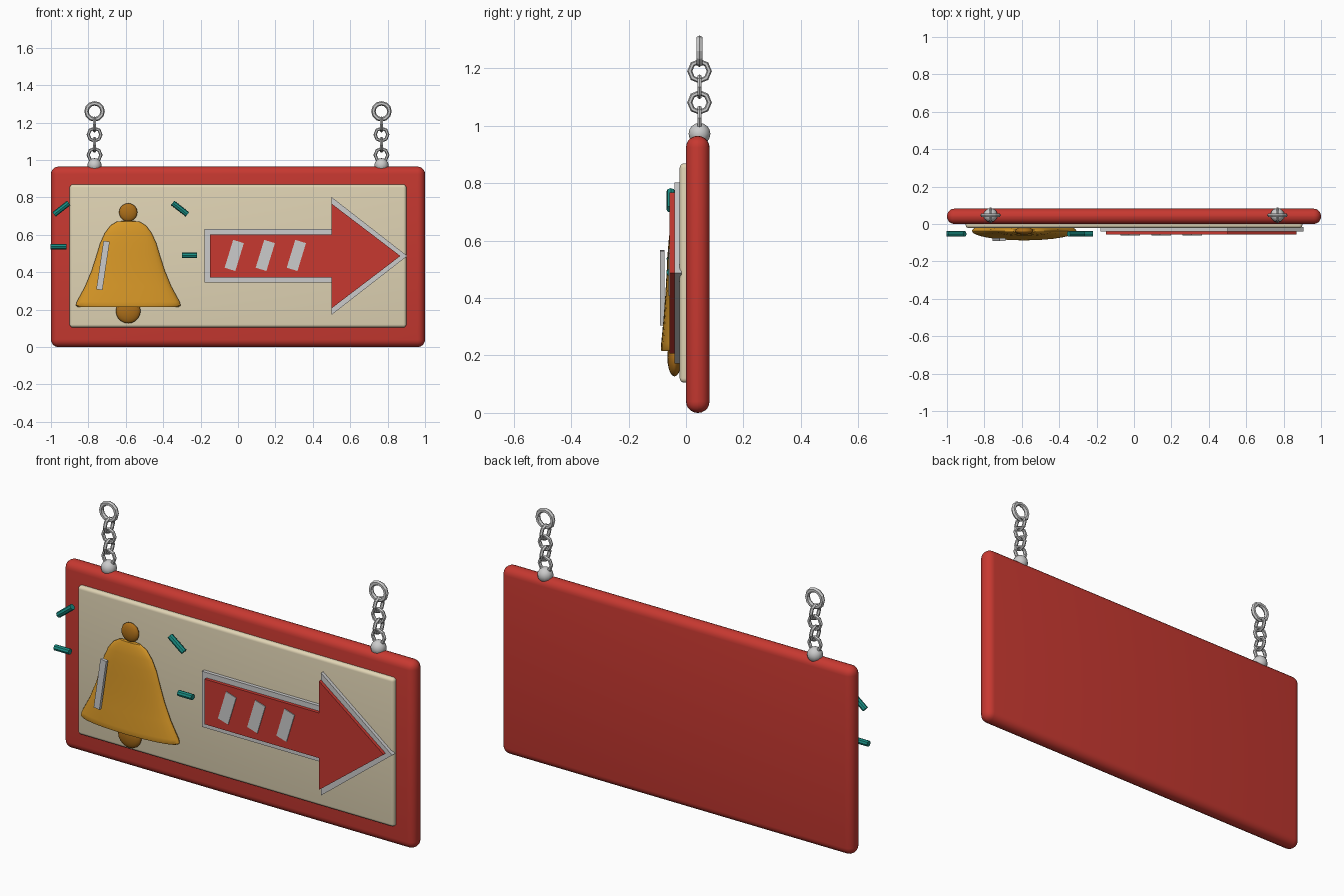
import bpy, bmesh
from math import radians, pi, cos, sin

if "Cube" in bpy.data.objects:
    bpy.data.objects.remove(bpy.data.objects["Cube"])


def mat(name, rgb):
    m = bpy.data.materials.new(name)
    m.diffuse_color = (*rgb, 1)
    m.use_nodes = True
    m.node_tree.nodes["Principled BSDF"].inputs["Base Color"].default_value = m.diffuse_color
    return m


RED = mat("red", (0.57, 0.04, 0.03))
CREAM = mat("cream", (0.75, 0.66, 0.46))
GOLD = mat("gold", (0.68, 0.31, 0.02))
BRONZE = mat("bronze", (0.42, 0.16, 0.01))
TEAL = mat("teal", (0.01, 0.27, 0.23))


def finish(name, material=None, smooth=True):
    o = bpy.context.object
    o.name = name
    if material:
        o.data.materials.append(material)
    if smooth:
        bpy.ops.object.shade_smooth_by_angle(angle=radians(35))
    return o


def box(name, loc, size, material=None, bevel=0, tilt=0):
    bpy.ops.mesh.primitive_cube_add(size=1, location=loc)
    o = bpy.context.object
    o.scale = size
    bpy.ops.object.transform_apply(location=False, rotation=False)
    if bevel:
        b = o.modifiers.new("bevel", 'BEVEL')
        b.width, b.segments = bevel, 5
        bpy.ops.object.modifier_apply(modifier="bevel")
    o.rotation_euler.y = radians(tilt)
    return finish(name, material, bool(bevel))


def ball(name, loc, scale, material=None, seg=16, rings=10):
    bpy.ops.mesh.primitive_uv_sphere_add(segments=seg, ring_count=rings, radius=1, location=loc)
    bpy.context.object.scale = scale
    return finish(name, material)


def mesh_object(name, bm, material=None, smooth=False):
    bmesh.ops.recalc_face_normals(bm, faces=bm.faces)
    me = bpy.data.meshes.new(name)
    bm.to_mesh(me)
    bm.free()
    o = bpy.data.objects.new(name, me)
    bpy.context.collection.objects.link(o)
    bpy.ops.object.select_all(action='DESELECT')
    o.select_set(True)
    bpy.context.view_layer.objects.active = o
    return finish(name, material, smooth)


def arrow(name, x0, xh, tip, shaft, head, y0, y1, material=None):
    zc = 0.487
    upper = [(x0, shaft), (xh, shaft), (xh, head), (tip, 0)]
    outline = upper + [(x, -z) for x, z in reversed(upper[:-1])]
    bm = bmesh.new()
    f = bm.faces.new([bm.verts.new((x, y1, zc + z)) for x, z in outline])
    ext = bmesh.ops.extrude_face_region(bm, geom=[f])
    verts = [v for v in ext["geom"] if isinstance(v, bmesh.types.BMVert)]
    bmesh.ops.translate(bm, verts=verts, vec=(0, y0 - y1, 0))
    return mesh_object(name, bm, material)


# Board and cream face panel
box("board", (0, 0.041, 0.4825), (2, 0.082, 0.965), RED, 0.04)
box("face_panel", (0, -0.003, 0.487), (1.8, 0.038, 0.764), CREAM, 0.016)

# Arrow with grey border and slanted stripes
arrow("arrow_border", -0.178, 0.5, 0.905, 0.143, 0.315, -0.04, -0.015)
arrow("arrow", -0.15, 0.5, 0.868, 0.116, 0.28, -0.057, -0.035, RED)
for i in range(3):
    box(f"arrow_stripe_{i + 1}", (-0.02 + 0.166 * i, -0.055, 0.49), (0.06, 0.012, 0.156), tilt=17)

# Flattened bell, turned from a profile
BX = -0.587
profile = [(0, 0.215), (0.27, 0.215), (0.28, 0.222), (0.275, 0.242), (0.23, 0.325), (0.195, 0.41),
           (0.168, 0.495), (0.15, 0.555), (0.125, 0.61), (0.095, 0.65), (0.06, 0.671), (0, 0.676)]
N = 32
bm = bmesh.new()
rings = [[bm.verts.new((BX + r * cos(2 * pi * i / N), -0.037 + 0.18 * r * sin(2 * pi * i / N), z))
          for i in range(N)] for r, z in profile]
for a, b in zip(rings, rings[1:]):
    for i in range(N):
        j = (i + 1) % N
        bm.faces.new((a[i], a[j], b[j], b[i]))
bmesh.ops.remove_doubles(bm, verts=bm.verts, dist=1e-5)
mesh_object("bell", bm, GOLD, True)
ball("bell_knob", (BX, -0.037, 0.72), (0.049, 0.02, 0.049), BRONZE)
ball("bell_clapper", (BX, -0.04, 0.193), (0.066, 0.025, 0.066), BRONZE)
box("bell_highlight", (-0.722, -0.083, 0.436), (0.033, 0.016, 0.262), tilt=8.5)

# Teal ringing marks beside the bell
for i, (x, z, length, tilt) in enumerate([(-0.944, 0.74, 0.1, -38), (-0.96, 0.537, 0.085, 0),
                                          (-0.31, 0.74, 0.1, 38), (-0.26, 0.49, 0.08, 0)]):
    bpy.ops.mesh.primitive_cylinder_add(vertices=8, radius=0.015, depth=length,
                                        location=(x, -0.053, z), rotation=(0, radians(90 + tilt), 0))
    finish(f"ring_mark_{i + 1}", TEAL, False)

# Hanging chains: mount, alternating links and top ring
CY = 0.047
for side, sx in (("left", -0.767), ("right", 0.767)):
    ball(f"chain_mount_{side}", (sx, CY, 0.972), (0.038,) * 3, seg=12, rings=8)
    for i in range(5):
        top = i == 4
        z = 1.26 if top else 1.027 + 0.0545 * i
        bpy.ops.mesh.primitive_torus_add(
            major_segments=12 if top else 8, minor_segments=6,
            major_radius=0.043 if top else 0.034, minor_radius=0.012 if top else 0.009,
            location=(sx, CY, z), rotation=(pi / 2, 0, pi / 2 * (i % 2)))
        finish(f"top_ring_{side}" if top else f"chain_link_{side}_{i + 1}", None, False)
